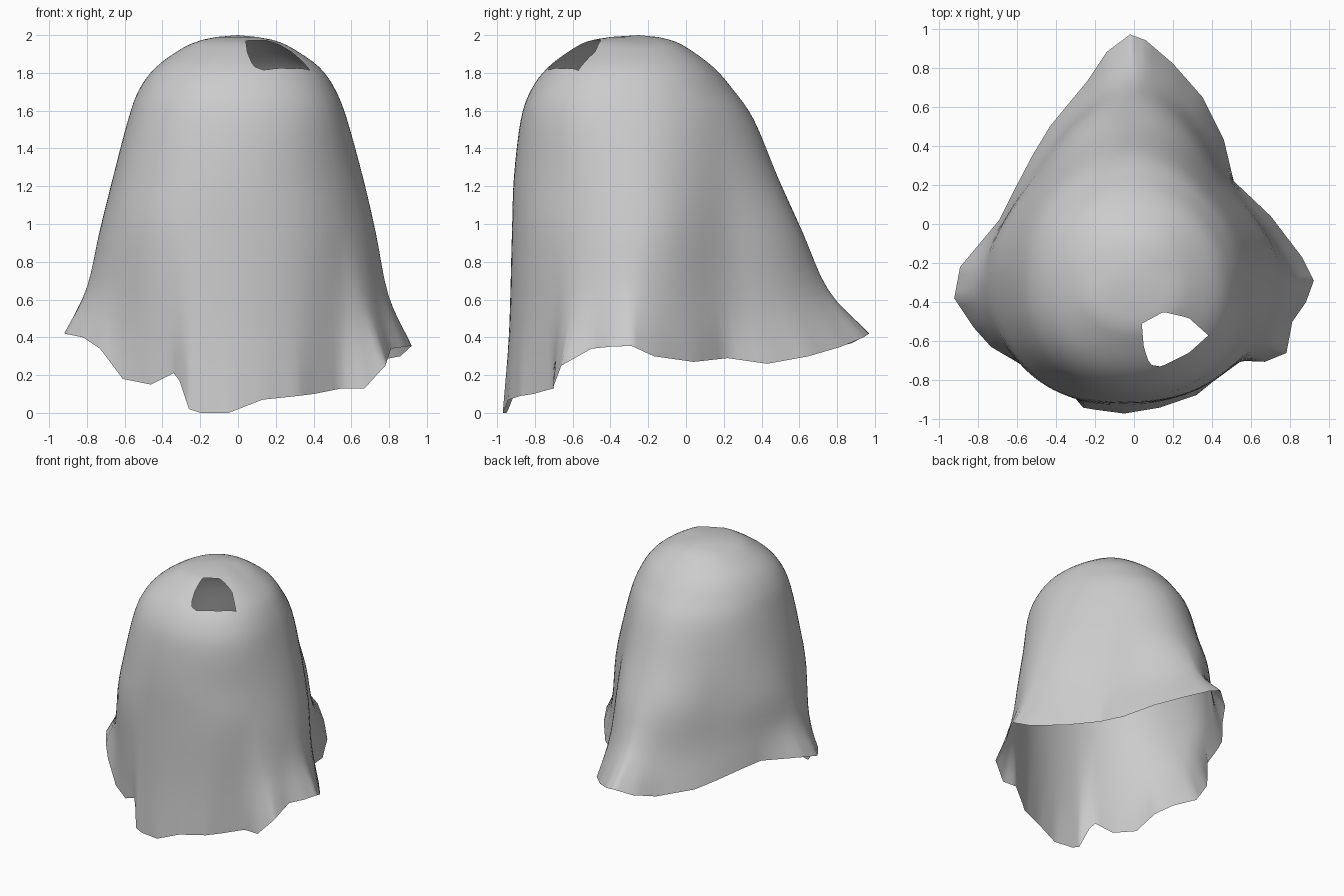
import bpy, bmesh, math
from mathutils import Vector
from mathutils.bvhtree import BVHTree
from mathutils.geometry import intersect_point_line

if "Cube" in bpy.data.objects:
    bpy.data.objects.remove(bpy.data.objects["Cube"])

CENTRE = Vector((0, -0.25))

# Hem outline (x, y, z), starting at the back tip and passing the left side first
HEM = [(-.02, .97, .42), (-.14, .88, .37), (-.24, .73, .33), (-.43, .50, .35),
       (-.52, .35, .39), (-.62, .16, .44), (-.69, .02, .47), (-.89, -.22, .46),
       (-.92, -.38, .42), (-.82, -.53, .40), (-.73, -.63, .34), (-.61, -.70, .18),
       (-.46, -.79, .15), (-.34, -.85, .21), (-.31, -.88, .17), (-.26, -.94, .02),
       (-.20, -.95, 0), (-.05, -.97, 0), (.13, -.94, .07), (.32, -.875, .09),
       (.40, -.81, .10), (.55, -.70, .13), (.67, -.705, .13), (.78, -.66, .25),
       (.81, -.50, .34), (.88, -.40, .35), (.92, -.29, .355), (.86, -.17, .30),
       (.70, .04, .27), (.51, .22, .29), (.46, .43, .26), (.35, .65, .30),
       (.20, .82, .35), (.06, .94, .40)]
# Body sections: height, then radius every 45 degrees: right, back right, back,
# back left, left, front left, front, front right
BODY = [(1.99, .09, .09, .10, .09, .11, .14, .15, .13),
        (1.97, .18, .18, .18, .18, .19, .25, .26, .25),
        (1.93, .28, .27, .26, .27, .29, .34, .345, .34),
        (1.83, .425, .40, .395, .41, .43, .485, .48, .485),
        (1.71, .51, .48, .50, .50, .52, .58, .57, .575),
        (1.55, .575, .55, .61, .58, .58, .64, .625, .63),
        (1.25, .66, .61, .735, .65, .66, .70, .66, .66),
        (.95, .73, .65, .87, .70, .735, .74, .67, .69)]
# Hole outline seen from above
HOLE = [Vector(v) for v in [(.04, -.51), (.15, -.45), (.28, -.48), (.38, -.57),
        (.28, -.66), (.14, -.73), (.08, -.72), (.05, -.63)]]


def subdivide_loop(points, n):
    out = []
    for a, b in zip(points, points[1:] + points[:1]):
        out += [a.lerp(b, i / n) for i in range(n)]
    return out


def spline(a, b, c, d, t):
    return .5 * (2 * b + (c - a) * t + (2 * a - 5 * b + 4 * c - d) * t * t
                 + (3 * b - a - 3 * c + d) * t ** 3)


def catmull(points, n):
    pts = [2 * points[0] - points[1]] + points + [2 * points[-1] - points[-2]]
    out = []
    for quad in zip(pts, pts[1:], pts[2:], pts[3:]):
        out += [spline(*quad, i / n) for i in range(n)]
    return out + [points[-1]]


def radius(section, d):
    r = section[1:]
    s = math.atan2(d.y, d.x) / (math.pi / 4) % 8
    i = int(s)
    return spline(*[r[(i + k) % 8] for k in (-1, 0, 1, 2)], s - i)


def inside(p, poly):
    hit = False
    for a, b in zip(poly, poly[1:] + poly[:1]):
        if (a.y > p.y) != (b.y > p.y) and p.x < a.x + (b.x - a.x) * (p.y - a.y) / (b.y - a.y):
            hit = not hit
    return hit


def nearest_on(p, poly):
    found = []
    for a, b in zip(poly, poly[1:] + poly[:1]):
        t = intersect_point_line(p, a, b)[1]
        found.append(a.lerp(b, min(1, max(0, t))))
    return min(found, key=lambda q: (p - q).length)


# Draped sheet: one splined column from the crown to each hem position
hem = subdivide_loop([Vector(p) for p in HEM], 4)
paths, flares = [], []
for h in hem:
    d = (h.to_2d() - CENTRE).normalized()
    path = []
    for section in BODY:
        p = CENTRE + d * radius(section, d)
        path.append(Vector((p.x, p.y, section[0])))
    mid = path[-1]
    flare = mid + (h - mid) * .4         # cloth flares late towards the hem
    flare.z = mid.z + (h.z - mid.z) * .55
    paths.append(path)
    flares.append(flare)
for _ in range(6):                       # soften the folds above the hem
    flares = [(flares[i - 1] + 2 * flares[i] + flares[(i + 1) % len(flares)]) / 4
              for i in range(len(flares))]

bm = bmesh.new()
apex = bm.verts.new((0, CENTRE.y, 2))
columns = [[bm.verts.new(p) for p in catmull(path + [f, h], 4)]
           for path, f, h in zip(paths, flares, hem)]
for a, b in zip(columns, columns[1:] + columns[:1]):
    bm.faces.new((apex, a[0], b[0]))
    for i in range(len(a) - 1):
        bm.faces.new((a[i], a[i + 1], b[i + 1], b[i]))

# Hole in the upper front: remove faces, then fit the rim to the outline
tree = BVHTree.FromBMesh(bm)
gone = [f for f in bm.faces if f.calc_center_median().z > 1.6
        and inside(f.calc_center_median().to_2d(), HOLE)]
bmesh.ops.delete(bm, geom=gone, context='FACES')
for v in bm.verts:
    if v.is_boundary and v.co.z > 1.5:
        q = nearest_on(v.co.to_2d(), HOLE)
        hit = tree.ray_cast(Vector((q.x, q.y, 3)), Vector((0, 0, -1)))[0]
        v.co = (q.x, q.y, hit.z if hit else v.co.z)

mesh = bpy.data.meshes.new("draped_sheet")
bm.to_mesh(mesh)
bm.free()
sheet = bpy.data.objects.new("draped_sheet", mesh)
bpy.context.collection.objects.link(sheet)
for poly in mesh.polygons:
    poly.use_smooth = True
